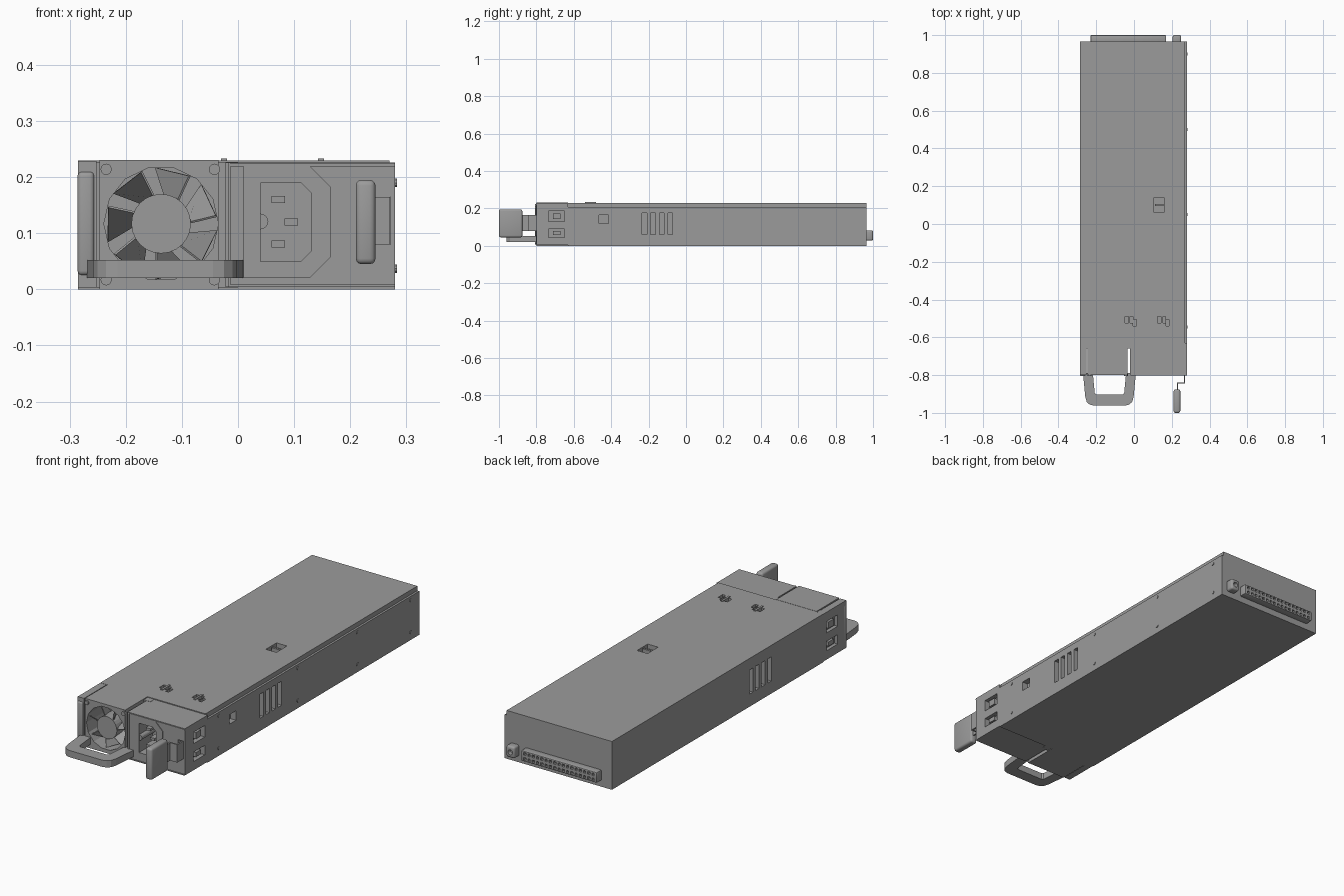
import bpy, bmesh, math
from mathutils import Vector, Matrix

if "Cube" in bpy.data.objects:
    bpy.data.objects.remove(bpy.data.objects["Cube"], do_unlink=True)

steel = bpy.data.materials.new("steel grey")
steel.use_nodes = True
GREY = (0.33, 0.33, 0.33, 1)
steel.diffuse_color = GREY
steel.node_tree.nodes["Principled BSDF"].inputs["Base Color"].default_value = GREY


def prism(outline, axis, lo, hi):
    """Outline in the plane across the axis, swept from lo to hi."""
    return outline, axis, lo, hi


def box(x0, x1, y0, y1, z0, z1):
    return prism([(x0, y0), (x1, y0), (x1, y1), (x0, y1)], "z", z0, z1)


def disc(a, b, r, n, axis, lo, hi):
    ring = [(a + r * math.cos(2 * math.pi * i / n), b + r * math.sin(2 * math.pi * i / n)) for i in range(n)]
    return prism(ring, axis, lo, hi)


def place(a, b, axis, d):
    return {"x": (d, a, b), "y": (a, d, b), "z": (a, b, d)}[axis]


def make(name, *solids, bevel=0, segments=3):
    bm = bmesh.new()
    for outline, axis, lo, hi in solids:
        low, high = ([bm.verts.new(place(a, b, axis, d)) for a, b in outline] for d in (lo, hi))
        bm.faces.new(low[::-1])
        bm.faces.new(high)
        for i in range(len(low)):
            j = (i + 1) % len(low)
            bm.faces.new((low[i], low[j], high[j], high[i]))
    bmesh.ops.recalc_face_normals(bm, faces=bm.faces[:])
    mesh = bpy.data.meshes.new(name)
    bm.to_mesh(mesh)
    bm.free()
    mesh.materials.append(steel)
    obj = bpy.data.objects.new(name, mesh)
    bpy.context.collection.objects.link(obj)
    if bevel:
        mod = obj.modifiers.new("rounding", "BEVEL")
        mod.width, mod.segments = bevel, segments
        activate(obj)
        bpy.ops.object.modifier_apply(modifier=mod.name)
        bpy.ops.object.shade_smooth_by_angle(angle=math.radians(35))
    return obj


def activate(obj):
    bpy.ops.object.select_all(action="DESELECT")
    obj.select_set(True)
    bpy.context.view_layer.objects.active = obj


def cut(target, *solids):
    cutter = make("cutter", *solids)
    mod = target.modifiers.new("cut", "BOOLEAN")
    mod.operation, mod.solver, mod.object = "DIFFERENCE", "EXACT", cutter
    activate(target)
    bpy.ops.object.modifier_apply(modifier=mod.name)
    bpy.data.objects.remove(cutter, do_unlink=True)


# Main case: tray with vent slots on both sides, and a lid with a narrow ledge
tray = make("case_tray", box(-0.285, 0.28, -0.63, 0.965, 0, 0.208))
vents = []
for i in range(4):
    y = -0.235 + 0.046 * i
    vents += [box(0.24, 0.3, y, y + 0.026, 0.06, 0.175), box(-0.3, -0.245, y, y + 0.026, 0.06, 0.175)]
cut(tray, *vents, box(0.25, 0.3, -0.465, -0.415, 0.12, 0.165))
lid = make("case_lid", box(-0.285, 0.27, -0.63, 0.965, 0.208, 0.23))
openings = [box(0.105, 0.16, 0.06, 0.14, 0.2, 0.24)]
for x in (-0.018, 0.155):
    openings += [box(x - 0.03, x + 0.012, -0.525, -0.49, 0.2, 0.24),
                 box(x + 0.014, x + 0.03, -0.54, -0.505, 0.2, 0.24)]
cut(lid, *openings)
make("lid_tabs", box(0.11, 0.155, 0.095, 0.105, 0.2, 0.226),
     *[box(x - 0.012, x - 0.002, -0.54, -0.48, 0.205, 0.233) for x in (-0.018, 0.155)])
make("side_rivets", *[disc(y, z, 0.008, 10, "x", 0.279, 0.283)
                      for y in (-0.545, 0.05, 0.5, 0.9) for z in (0.037, 0.19)])

# Fan housing with a round well
FX, FZ = -0.137, 0.117
fan_box = make("fan_housing", box(-0.247, -0.035, -0.8, -0.63, 0, 0.231))
cut(fan_box, disc(FX, FZ, 0.102, 14, "y", -0.82, -0.67))
make("fan_hub", disc(FX, FZ, 0.053, 24, "y", -0.792, -0.67))
make("fan_screws", *[disc(x, z, 0.01, 12, "y", -0.806, -0.795)
                     for x in (-0.235, -0.042) for z in (0.017, 0.214)])

# Seven pitched fan blades
bm = bmesh.new()
for k in range(7):
    blade = []
    for r, lead, trail in ((0.05, 0.0, 0.5), (0.1, 0.12, 0.75)):
        for turn, y in ((lead, -0.785), (trail, -0.705)):
            a = turn + 2 * math.pi * k / 7
            blade.append(bm.verts.new((FX + r * math.cos(a), y, FZ + r * math.sin(a))))
    bm.faces.new((blade[0], blade[1], blade[3], blade[2]))
mesh = bpy.data.meshes.new("fan_blades")
bm.to_mesh(mesh)
bm.free()
mesh.materials.append(steel)
blades = bpy.data.objects.new("fan_blades", mesh)
bpy.context.collection.objects.link(blades)
thick = blades.modifiers.new("thickness", "SOLIDIFY")
thick.thickness = 0.004

# Side strip beside the fan, with two windows and a rounded pad
strip = make("side_strip", box(-0.285, -0.252, -0.8, -0.63, 0.003, 0.229))
windows = ((0.045, 0.09), (0.13, 0.185))
cut(strip, *[box(-0.3, -0.268, -0.735, -0.65, a, b) for a, b in windows])
make("side_pad", box(-0.286, -0.256, -0.806, -0.78, 0.025, 0.21), bevel=0.008)
make("housing_back", box(-0.26, 0.0, -0.66, -0.63, 0.003, 0.227))

# Power inlet block with socket recess, latch slot and side windows
inlet = make("inlet_block", box(-0.022, 0.28, -0.8, -0.63, 0.004, 0.226))
socket = [(0.04, 0.05), (0.112, 0.05), (0.13, 0.068), (0.13, 0.172), (0.112, 0.19), (0.04, 0.19)]
cut(inlet, prism(socket, "y", -0.82, -0.7), box(0.245, 0.272, -0.82, -0.76, 0.08, 0.165),
    *[box(0.255, 0.3, -0.735, -0.65, a, b) for a, b in windows])
flange = make("inlet_flange", prism([(0.01, 0.02), (0.128, 0.02), (0.165, 0.057), (0.165, 0.183),
                                     (0.128, 0.22), (0.01, 0.22)], "y", -0.803, -0.799))
cut(flange, prism(socket, "y", -0.82, -0.7))
make("inlet_pins", *[box(x - 0.012, x + 0.012, -0.78, -0.695, z - 0.006, z + 0.006)
                     for x, z in ((0.072, 0.16), (0.095, 0.12), (0.072, 0.081))])
make("status_light", disc(0.04, 0.121, 0.014, 16, "y", -0.8, -0.7))
make("window_clips", *[box(x0, x1, -0.712, -0.672, a + 0.012, b - 0.012)
                       for a, b in windows for x0, x1 in ((0.25, 0.276), (-0.281, -0.26))])

# Thin rails along the front frame
make("front_rails", box(-0.018, 0.28, -0.803, -0.798, 0.004, 0.009),
     box(-0.018, 0.28, -0.803, -0.798, 0.219, 0.224), box(-0.018, -0.013, -0.803, -0.798, 0.004, 0.226))

# Pull handle: bent flat loop
handle = [(-0.27, -0.79), (-0.258, -0.915), (-0.25, -0.942), (-0.235, -0.956), (-0.215, -0.961),
          (-0.045, -0.961), (-0.025, -0.956), (-0.01, -0.942), (-0.002, -0.915), (0.01, -0.79),
          (-0.042, -0.79), (-0.052, -0.895), (-0.06, -0.903), (-0.2, -0.903), (-0.208, -0.895), (-0.218, -0.79)]
make("pull_handle", prism(handle, "z", 0.02, 0.052))

# Release latch: cranked leaf and rounded grip
make("latch_leaf", prism([(0.227, -0.89), (0.227, -0.838), (0.264, -0.838), (0.264, -0.77),
                          (0.271, -0.77), (0.271, -0.845), (0.234, -0.845), (0.234, -0.89)], "z", 0.08, 0.165))
make("latch_grip", box(0.21, 0.245, -1.0, -0.875, 0.045, 0.195), bevel=0.01)

# Rear connectors with two rows of contact holes
plug = make("rear_connector", box(-0.23, 0.17, 0.955, 1.0, 0.03, 0.08), bevel=0.005, segments=2)
cut(plug, *[box(x - 0.006, x + 0.006, 0.985, 1.02, z - 0.006, z + 0.006)
            for x in (-0.21 + 0.0225 * i for i in range(17)) for z in (0.043, 0.067)])
key = make("rear_key_socket", box(0.205, 0.25, 0.955, 1.0, 0.028, 0.083), bevel=0.009)
cut(key, disc(0.2275, 0.055, 0.012, 12, "y", 0.98, 1.02))
